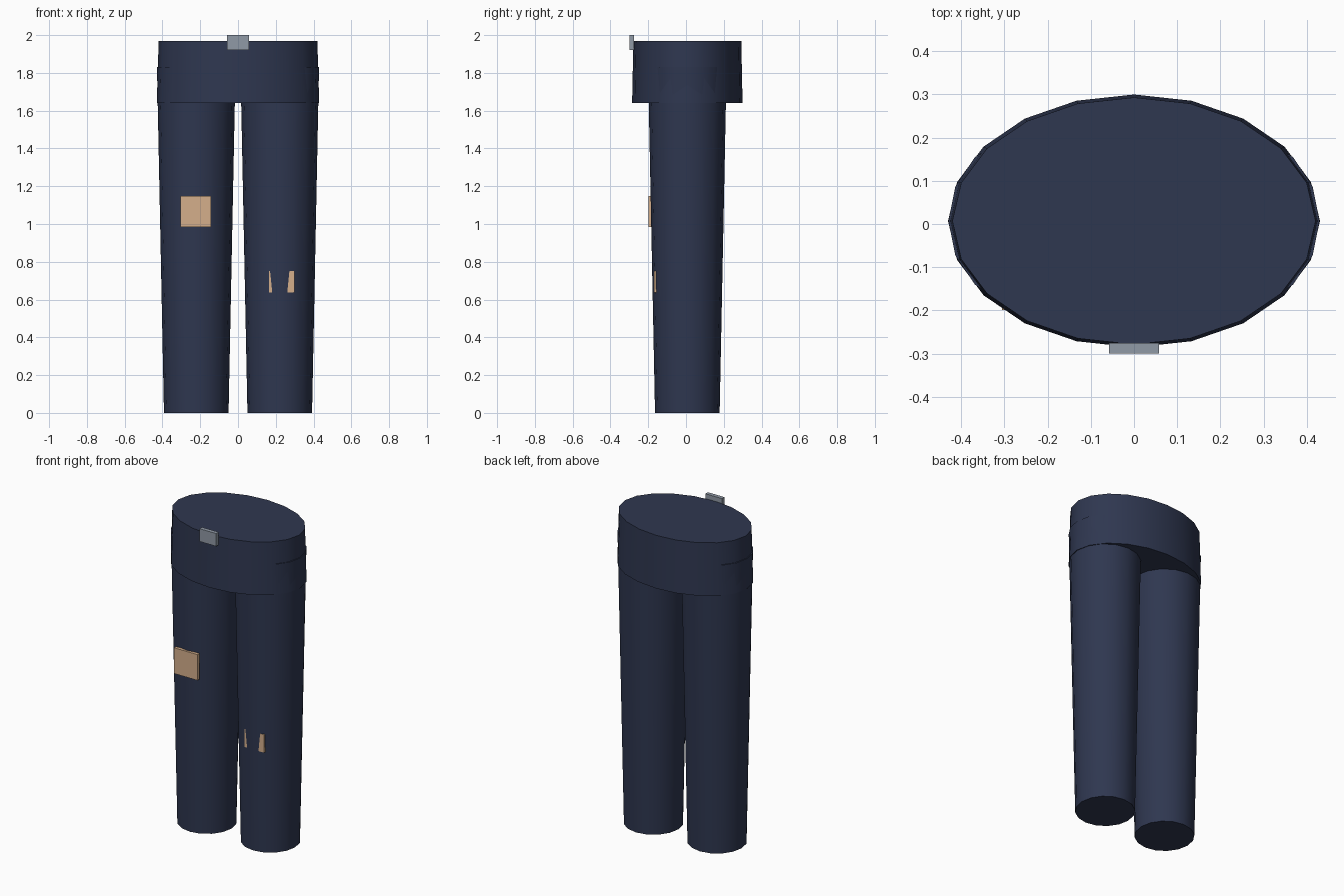
import bpy
from math import radians

if "Cube" in bpy.data.objects:
    bpy.data.objects.remove(bpy.data.objects["Cube"])


def material(name, rgb):
    m = bpy.data.materials.new(name)
    m.diffuse_color = (*rgb, 1)
    m.use_nodes = True
    m.node_tree.nodes["Principled BSDF"].inputs["Base Color"].default_value = m.diffuse_color
    return m


denim = material("navy_denim", (0.028, 0.038, 0.08))
tan = material("tan_patch", (0.66, 0.43, 0.26))
metal = material("grey_metal", (0.28, 0.32, 0.38))
CY = 0.007  # body centre line in y


def tapered(name, sides, r_bottom, r_top, z0, z1, x=0.0, squash=1.0):
    """Capped tapered tube, optionally flattened in y."""
    bpy.ops.mesh.primitive_cone_add(vertices=sides, radius1=r_bottom, radius2=r_top,
                                    depth=z1 - z0, location=(x, CY, (z0 + z1) / 2))
    ob = bpy.context.object
    ob.name = name
    ob.scale.y = squash
    bpy.ops.object.transform_apply(location=False, rotation=False, scale=True)
    bpy.ops.object.shade_smooth_by_angle(angle=radians(35))
    ob.data.materials.append(denim)
    return ob


def box(name, x, y, z, mat):
    """Box from (min, max) pairs."""
    spans = (x, y, z)
    bpy.ops.mesh.primitive_cube_add(size=1, location=[(a + b) / 2 for a, b in spans])
    ob = bpy.context.object
    ob.name = name
    ob.scale = [b - a for a, b in spans]
    bpy.ops.object.transform_apply(location=False, rotation=False, scale=True)
    ob.data.materials.append(mat)
    return ob


# Trouser legs, running up inside the hips
for side, sx in (("left", 1), ("right", -1)):
    tapered(side + "_leg", 16, 0.171, 0.208, 0, 1.83, x=0.221 * sx)

# Oval hip section
tapered("hips", 20, 0.43, 0.42, 1.64, 1.97, squash=0.68)

# Belt buckle
box("buckle", (-0.058, 0.058), (-0.30, -0.275), (1.92, 2.0), metal)

# Thigh patch, and shin patch mostly sunk into the leg
box("thigh_patch", (-0.305, -0.142), (-0.199, -0.179), (0.985, 1.147), tan)
box("shin_patch", (0.165, 0.30), (-0.169, -0.149), (0.637, 0.75), tan)
